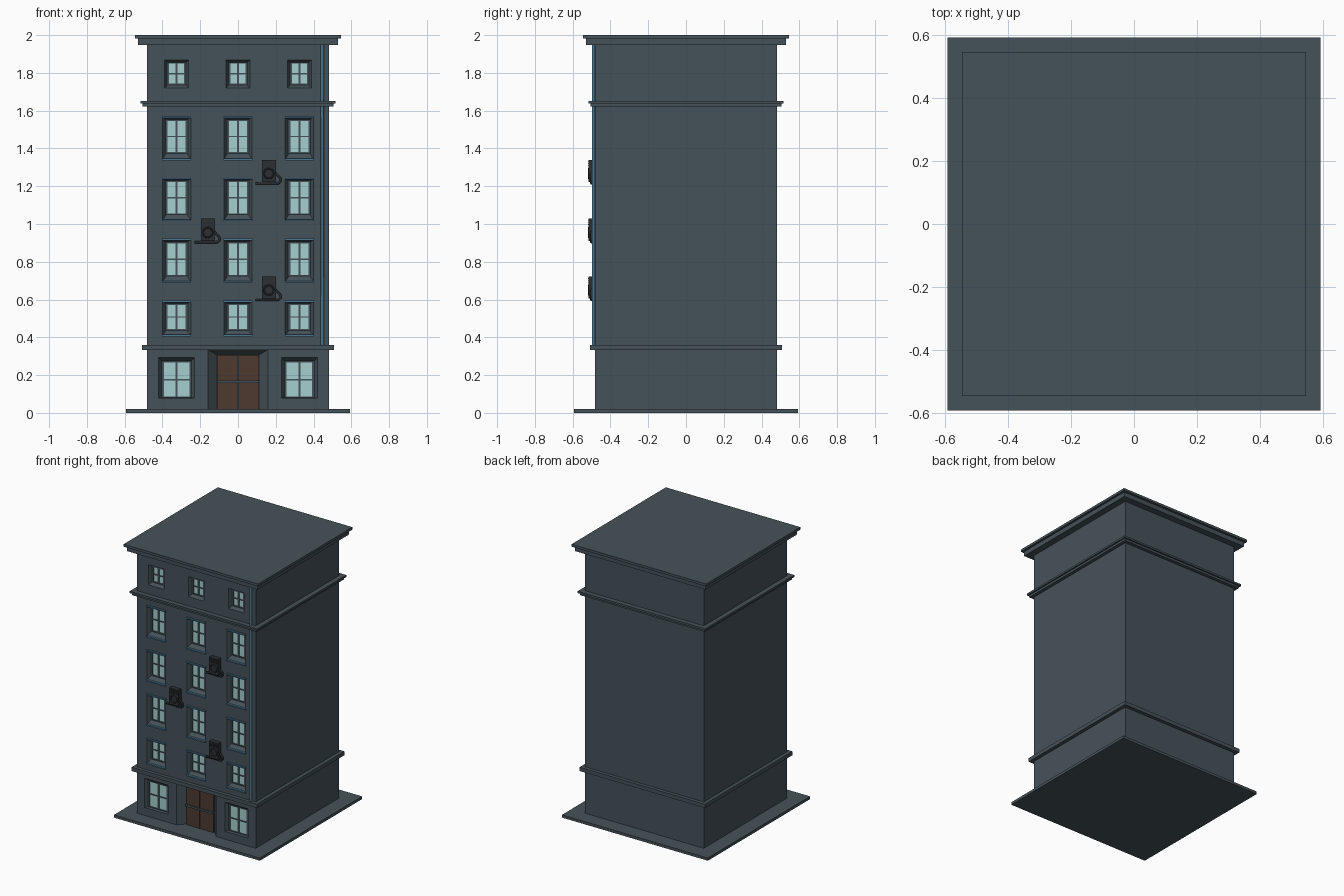
import bpy, bmesh, math

if "Cube" in bpy.data.objects:
    bpy.data.objects.remove(bpy.data.objects["Cube"])


def material(name, rgb):
    m = bpy.data.materials.new(name)
    m.diffuse_color = (*rgb, 1)
    m.use_nodes = True
    m.node_tree.nodes["Principled BSDF"].inputs["Base Color"].default_value = m.diffuse_color
    return m


WALL = material("slate", (0.06, 0.085, 0.1))
TRIM = material("blue_trim", (0.07, 0.19, 0.3))
DARK = material("dark_metal", (0.025, 0.03, 0.033))
GLASS = material("glass", (0.38, 0.62, 0.62))
WOOD = material("wood", (0.075, 0.042, 0.03))
F = -0.482  # facade plane


def finish(name, bm, mat):
    me = bpy.data.meshes.new(name)
    bm.to_mesh(me)
    bm.free()
    ob = bpy.data.objects.new(name, me)
    bpy.context.collection.objects.link(ob)
    me.materials.append(mat)
    return ob


def add_box(bm, x0, x1, y0, y1, z0, z1):
    vs = bmesh.ops.create_cube(bm, size=1)["verts"]
    for v in vs:
        v.co.x = x0 if v.co.x < 0 else x1
        v.co.y = y0 if v.co.y < 0 else y1
        v.co.z = z0 if v.co.z < 0 else z1


def boxes(name, mat, items):
    bm = bmesh.new()
    for b in items:
        add_box(bm, *b)
    return finish(name, bm, mat)


def square(name, r, z0, z1):
    boxes(name, WALL, [(-r, r, -r, r, z0, z1)])


# Ground slab, string courses and roof
square("ground_slab", 0.592, 0, 0.02)
square("lower_course", 0.508, 0.332, 0.36)
square("upper_course_base", 0.506, 1.622, 1.638)
square("upper_course_cap", 0.517, 1.638, 1.652)
square("roof_cornice", 0.53, 1.948, 1.982)
square("roof_slab", 0.546, 1.982, 2.0)

# Facade is made of horizontal bands, each with openings that splay inward
wall = bmesh.new()
frames, panes, sills = bmesh.new(), bmesh.new(), bmesh.new()


def quad(pts):
    wall.faces.new([wall.verts.new(p) for p in pts])


def rect(x0, x1, z0, z1, y=F):
    return [(x0, y, z0), (x1, y, z0), (x1, y, z1), (x0, y, z1)]


def flat(*r):
    if r[1] - r[0] > 1e-4 and r[3] - r[2] > 1e-4:
        quad(rect(*r))


def opening(outer, inner, depth):
    o, i = rect(*outer), rect(*inner, F + depth)
    for k in range(4):
        n = (k + 1) % 4
        quad([o[k], o[n], i[n], i[k]])
    quad(i)


def window(x, hw, z0, z1, gw, g0, g1, depth=0.03):
    opening((x - hw, x + hw, z0, z1), (x - gw, x + gw, g0, g1), depth)
    y, t, zm = F + depth, 0.006, (g0 + g1) / 2
    add_box(panes, x - gw, x + gw, y - 0.004, y, g0, g1)
    for xc in (x - gw, x, x + gw):
        add_box(frames, xc - t, xc + t, y - 0.01, y, g0, g1)
    for zc in (g0, zm, g1):
        add_box(frames, x - gw - t, x + gw + t, y - 0.01, y, zc - t * 0.6, zc + t * 0.6)


def band(b0, b1, z0, z1, spans):
    """Wall from b0 to b1, leaving gaps of (centre, half width) from z0 to z1."""
    flat(F, -F, b0, z0)
    flat(F, -F, z1, b1)
    x = F
    for c, h in spans:
        flat(x, c - h, z0, z1)
        x = c + h
    flat(x, -F, z0, z1)


COLS = (-0.325, 0, 0.325)

# Ground floor: two large windows, with the entrance between
for s in (-1, 1):
    lo, hi = sorted((s * 0.16, s * -F))
    c = s * 0.325
    flat(lo, hi, 0.02, 0.078)
    flat(lo, hi, 0.292, 0.345)
    flat(lo, c - 0.095, 0.078, 0.292)
    flat(c + 0.095, hi, 0.078, 0.292)
    window(c, 0.095, 0.078, 0.292, 0.074, 0.082, 0.27)
opening((-0.16, 0.16, 0.02, 0.335), (-0.112, 0.112, 0.02, 0.308), 0.05)
flat(-0.16, 0.16, 0.335, 0.345)

# Middle floors, with blue lintels and sills, and the top floor
FLOORS = ((0.345, 0.65, 0.41, 0.59, 0.44, 0.575),
          (0.65, 0.97, 0.695, 0.918, 0.727, 0.9),
          (0.97, 1.29, 1.02, 1.24, 1.053, 1.226),
          (1.29, 1.635, 1.342, 1.565, 1.377, 1.55))
for b0, b1, z0, z1, g0, g1 in FLOORS:
    band(b0, b1, z0, z1, [(c, 0.075) for c in COLS])
    for c in COLS:
        window(c, 0.075, z0, z1, 0.053, g0, g1)
        for z in (z0, z1):
            add_box(sills, c - 0.077, c + 0.077, F - 0.012, F + 0.006, z - 0.005, z + 0.004)
band(1.635, 1.965, 1.72, 1.867, [(c, 0.063) for c in COLS])
for c in COLS:
    window(c, 0.063, 1.72, 1.867, 0.045, 1.74, 1.852)

# Plain side, back, top and bottom walls
r, b, t = -F, 0.02, 1.965
quad([(r, -r, b), (r, r, b), (r, r, t), (r, -r, t)])
quad([(-r, r, b), (-r, -r, b), (-r, -r, t), (-r, r, t)])
quad([(r, r, b), (-r, r, b), (-r, r, t), (r, r, t)])
finish("tower_walls", wall, WALL)
finish("window_frames", frames, WALL)
finish("window_panes", panes, GLASS)
finish("sills_and_lintels", sills, TRIM)

# Double door with dark rails
D = F + 0.05
boxes("door_leaves", WOOD, [(-0.11, -0.002, D - 0.01, D, 0.02, 0.306),
                            (0.002, 0.11, D - 0.01, D, 0.02, 0.306)])
boxes("door_rails", WALL, [(-0.112, 0.112, D - 0.018, D, 0.157, 0.171)])


def tube(name, pts, radius, mat):
    cu = bpy.data.curves.new(name, "CURVE")
    cu.dimensions = "3D"
    cu.bevel_depth = radius
    cu.bevel_resolution = 1
    cu.use_fill_caps = True
    sp = cu.splines.new("POLY")
    sp.points.add(len(pts) - 1)
    for p, q in zip(sp.points, pts):
        p.co = (*q, 1)
    ob = bpy.data.objects.new(name, cu)
    bpy.context.collection.objects.link(ob)
    cu.materials.append(mat)


# Rainwater pipe down the right-hand edge
tube("drainpipe", [(0.446, F - 0.008, 0.35), (0.446, F - 0.008, 1.955)], 0.009, TRIM)

# Air conditioners: casing, fan ring, slats and a drain hose
for n, (x, z) in enumerate(((0.163, 1.222), (-0.16, 0.91), (0.163, 0.605))):
    y = F - 0.034
    boxes(f"air_conditioner_{n}", DARK, [(x - 0.037, x + 0.037, y, F, z, z + 0.118)])
    boxes(f"vent_slats_{n}", DARK, [(x - 0.03, x + 0.03, y - 0.004, y, z + 0.085 + k * 0.01,
                                     z + 0.089 + k * 0.01) for k in range(3)])
    bpy.ops.mesh.primitive_torus_add(major_segments=16, minor_segments=6, major_radius=0.026,
                                     minor_radius=0.004, location=(x, y, z + 0.045),
                                     rotation=(math.pi / 2, 0, 0))
    fan = bpy.context.object
    fan.name = f"fan_ring_{n}"
    fan.data.materials.append(DARK)
    h = F - 0.018
    tube(f"drain_hose_{n}", [(x - 0.07, h, z - 0.007), (x + 0.05, h, z - 0.007),
                             (x + 0.063, h, z + 0.004), (x + 0.06, h, z + 0.022),
                             (x + 0.035, h, z + 0.048)], 0.007, DARK)
